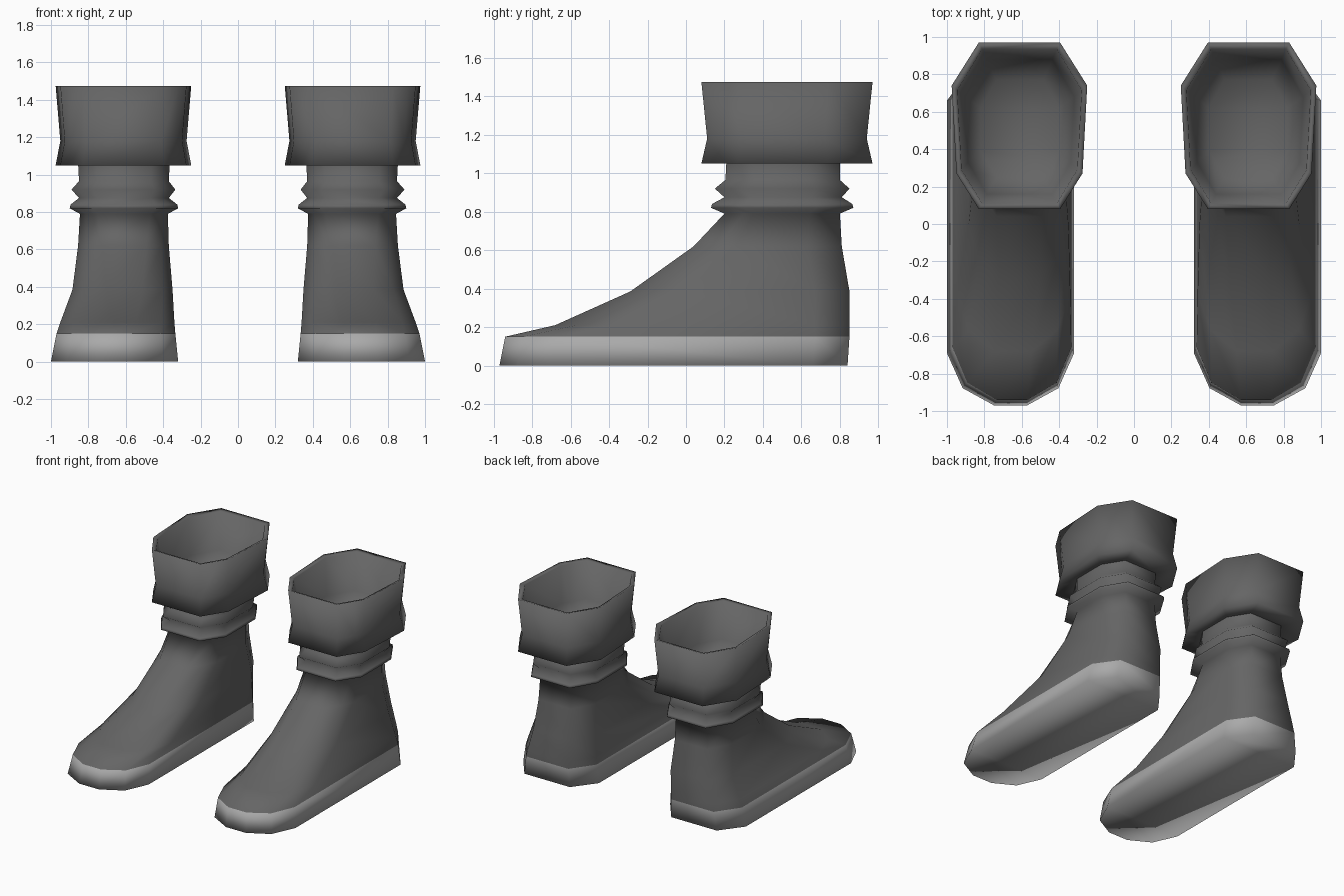
import bpy, bmesh

if "Cube" in bpy.data.objects:
    bpy.data.objects.remove(bpy.data.objects["Cube"])


def material(name, v):
    m = bpy.data.materials.new(name)
    m.diffuse_color = (v, v, v, 1)
    m.use_nodes = True
    m.node_tree.nodes["Principled BSDF"].inputs["Base Color"].default_value = m.diffuse_color
    return m


LEATHER = material("dark grey leather", 0.13)
SOLE = material("light grey sole", 0.40)


def ring(z, xi, xo, yf, yb, cf, cb, toe=0.2, bulge=0.67, taper=0.0):
    """Ten-sided section: chamfered heel and a rounder front."""
    w = xo - xi
    half = [(0.2, yb), (0.0, yb - cb), (taper, yf + cf),
            (taper + (toe - taper) / 3, yf + cf * bulge), (toe, yf)]
    outer = [(xo - f * w, y, z) for f, y in half]
    inner = [(xi + f * w, y, z) for f, y in half]
    return outer + inner[::-1]


def loft(name, rings, side, cap_start, cap_end, sole_height=None):
    bm = bmesh.new()
    loops = [[bm.verts.new((x * side, y, z)) for x, y, z in r] for r in rings]
    for a, b in zip(loops, loops[1:]):
        for i in range(len(a)):
            j = (i + 1) % len(a)
            bm.faces.new((a[i], a[j], b[j], b[i]))
    # Caps are strips running between the two sides
    for cap, on in ((loops[0], cap_start), (loops[-1], cap_end)):
        if on:
            n = len(cap)
            for i in range(n // 2 - 1):
                bm.faces.new((cap[i], cap[i + 1], cap[n - 2 - i], cap[n - 1 - i]))
    bmesh.ops.recalc_face_normals(bm, faces=bm.faces)
    for f in bm.faces:
        f.smooth = True
        if sole_height and f.calc_center_median().z < sole_height:
            f.material_index = 1
    me = bpy.data.meshes.new(name)
    bm.to_mesh(me)
    bm.free()
    me.materials.append(LEATHER)
    me.materials.append(SOLE)
    ob = bpy.data.objects.new(name, me)
    bpy.context.collection.objects.link(ob)
    return ob


# Sole, foot, ankle, two ribs and neck
BODY = [
    ring(0.00, 0.32, 1.00, -0.97, 0.84, 0.28, 0.18, 0.37, 0.33),
    ring(0.15, 0.335, 0.97, -0.94, 0.85, 0.28, 0.18, 0.37, 0.33),
    ring(0.21, 0.34, 0.95, -0.68, 0.85, 0.30, 0.18, 0.34, 0.38),
    ring(0.385, 0.35, 0.885, -0.29, 0.85, 0.28, 0.18, 0.30, 0.42),
    ring(0.62, 0.37, 0.855, 0.04, 0.81, 0.22, 0.18, 0.25, 0.55),
    ring(0.79, 0.375, 0.845, 0.20, 0.80, 0.15, 0.16),
    ring(0.82, 0.32, 0.90, 0.13, 0.87, 0.17, 0.19),
    ring(0.84, 0.325, 0.895, 0.135, 0.865, 0.17, 0.19),
    ring(0.875, 0.37, 0.85, 0.20, 0.81, 0.15, 0.16),
    ring(0.92, 0.335, 0.89, 0.15, 0.85, 0.17, 0.18),
    ring(0.965, 0.37, 0.85, 0.205, 0.80, 0.15, 0.16),
    ring(1.06, 0.365, 0.855, 0.21, 0.80, 0.15, 0.16),
]

# Flared cuff: underside, outer wall, rim, hollow inside
CUFF = [
    ring(1.06, 0.365, 0.855, 0.21, 0.80, 0.15, 0.16),
    ring(1.05, 0.25, 0.975, 0.08, 0.97, 0.19, 0.23, taper=0.035),
    ring(1.18, 0.275, 0.95, 0.11, 0.94, 0.18, 0.22, taper=0.035),
    ring(1.475, 0.25, 0.975, 0.08, 0.97, 0.19, 0.23, taper=0.035),
    ring(1.465, 0.28, 0.945, 0.11, 0.935, 0.18, 0.22, taper=0.035),
    ring(1.18, 0.32, 0.905, 0.16, 0.88, 0.17, 0.20, taper=0.03),
    ring(1.07, 0.40, 0.82, 0.25, 0.77, 0.14, 0.15),
]

for side, label in ((1, "right"), (-1, "left")):
    loft(label + "_boot_body", BODY, side, True, False, sole_height=0.1)
    loft(label + "_cuff", CUFF, side, False, True)
